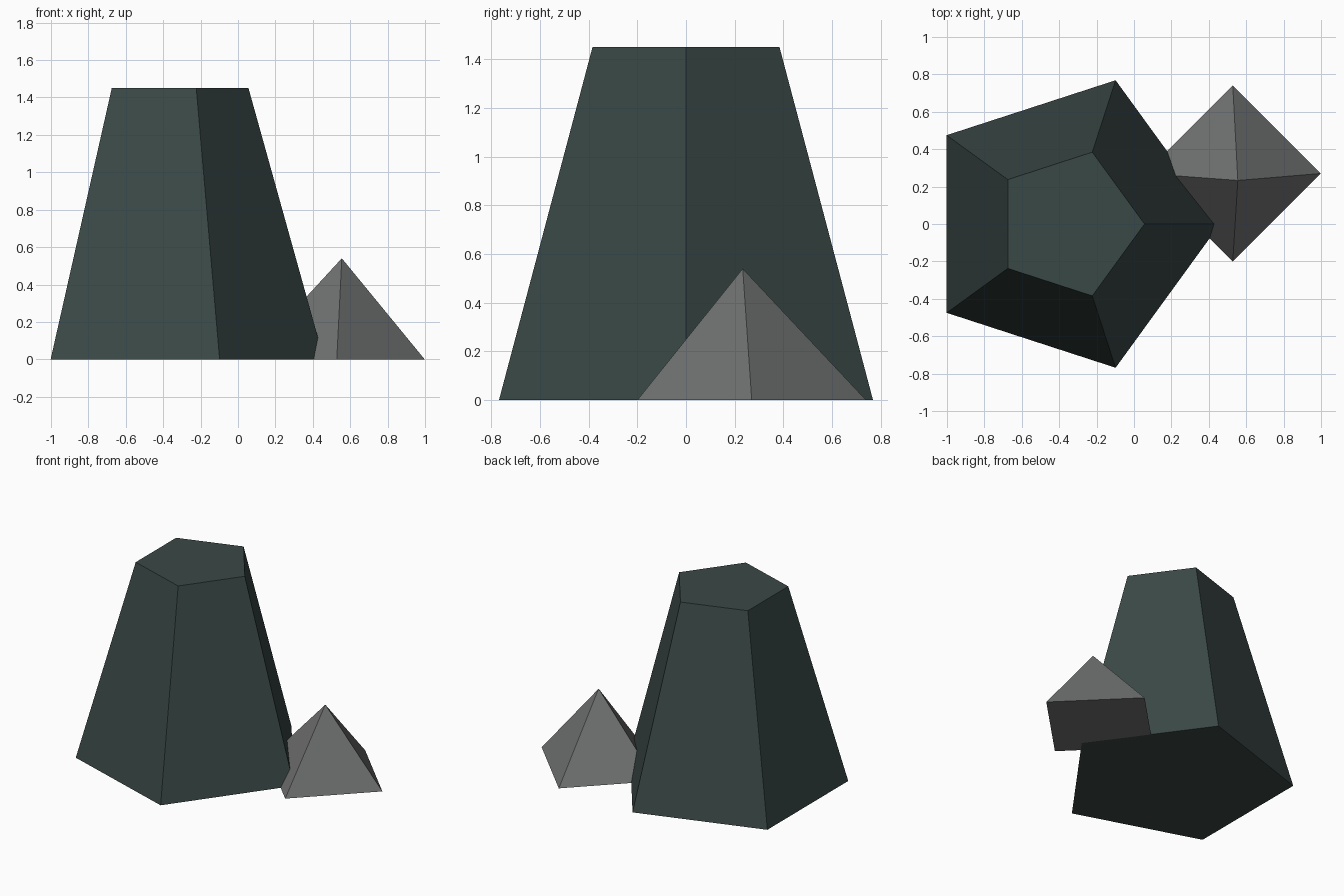
import bpy
from math import cos, sin, tau

if "Cube" in bpy.data.objects:
    bpy.data.objects.remove(bpy.data.objects["Cube"])


def material(name, rgb):
    m = bpy.data.materials.new(name)
    m.diffuse_color = (*rgb, 1)
    m.use_nodes = True
    m.node_tree.nodes["Principled BSDF"].inputs["Base Color"].default_value = m.diffuse_color
    return m


def ring(n, r, cx, cy, z):
    return [(cx + r * cos(tau * i / n), cy + r * sin(tau * i / n), z) for i in range(n)]


def rock(name, bottom, top, mat):
    """Closed flat-sided solid from a bottom ring to a top ring or single apex."""
    n = len(bottom)
    faces = [tuple(reversed(range(n)))]
    for i in range(n):
        j = (i + 1) % n
        faces.append((i, j, n) if len(top) == 1 else (i, j, n + j, n + i))
    if len(top) > 1:
        faces.append(tuple(range(n, 2 * n)))
    mesh = bpy.data.meshes.new(name)
    mesh.from_pydata(bottom + top, [], faces)
    mesh.materials.append(mat)
    obj = bpy.data.objects.new(name, mesh)
    bpy.context.collection.objects.link(obj)
    return obj


# Tall five-sided tapered rock
rock("tall_rock", ring(5, 0.808, -0.348, 0, 0), ring(5, 0.404, -0.348, 0, 1.45),
     material("dark slate green", (0.042, 0.065, 0.062)))

# Small four-sided pointed rock with a slightly leaning tip
rock("small_rock", ring(4, 0.47, 0.528, 0.27, 0), [(0.555, 0.233, 0.54)],
     material("stone grey", (0.162, 0.165, 0.165)))
